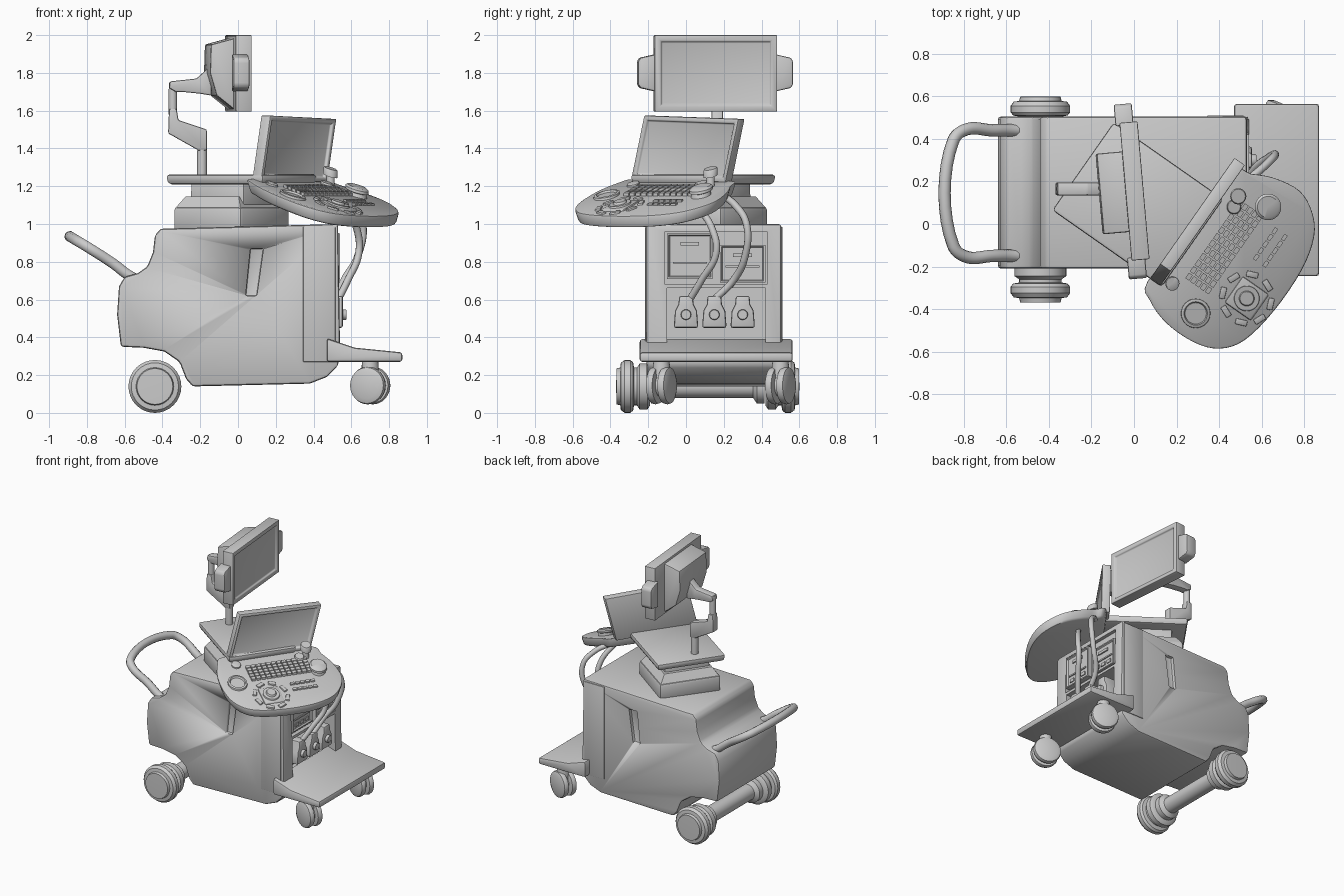
import bpy, bmesh, math
from mathutils import Matrix, Vector

if "Cube" in bpy.data.objects:
    bpy.data.objects.remove(bpy.data.objects["Cube"])

grey = bpy.data.materials.new("light_grey")
grey.use_nodes = True
grey.diffuse_color = (0.6, 0.6, 0.6, 1)
grey.node_tree.nodes["Principled BSDF"].inputs["Base Color"].default_value = (0.6, 0.6, 0.6, 1)

T = lambda x, y, z: Matrix.Translation((x, y, z))
R = lambda deg, axis: Matrix.Rotation(math.radians(deg), 4, axis)
I = Matrix.Identity(4)
MID = 0.15                      # centre line of the cart in y


def activate(ob):
    bpy.ops.object.select_all(action='DESELECT')
    ob.select_set(True)
    bpy.context.view_layer.objects.active = ob


def apply_mod(ob, kind, **settings):
    activate(ob)
    mod = ob.modifiers.new(kind.lower(), kind)
    for key, value in settings.items():
        setattr(mod, key, value)
    bpy.ops.object.modifier_apply(modifier=mod.name)


def finish(name, bm, M=I, bevel=0.0, seg=2):
    bm.transform(M)
    bmesh.ops.recalc_face_normals(bm, faces=bm.faces[:])
    me = bpy.data.meshes.new(name)
    bm.to_mesh(me)
    bm.free()
    ob = bpy.data.objects.new(name, me)
    bpy.context.collection.objects.link(ob)
    me.materials.append(grey)
    if bevel:
        apply_mod(ob, 'BEVEL', width=bevel, segments=seg, limit_method='ANGLE')
    activate(ob)
    bpy.ops.object.shade_smooth_by_angle(angle=math.radians(35))
    return ob


def prism(name, pts, plane, d0, d1, M=I, bevel=0.0, taper=1.0):
    """Extrude a 2D outline from d0 to d1; taper scales the d0 end."""
    put = {'XZ': lambda a, b, d: (a, d, b), 'XY': lambda a, b, d: (a, b, d),
           'YZ': lambda a, b, d: (d, a, b)}[plane]
    n = len(pts)
    ca, cb = sum(p[0] for p in pts) / n, sum(p[1] for p in pts) / n
    bm = bmesh.new()
    low = [bm.verts.new(put(ca + (a - ca) * taper, cb + (b - cb) * taper, d0)) for a, b in pts]
    top = [bm.verts.new(put(a, b, d1)) for a, b in pts]
    bm.faces.new(low)
    bm.faces.new(top)
    for i in range(n):
        j = (i + 1) % n
        bm.faces.new((low[i], low[j], top[j], top[i]))
    return finish(name, bm, M, bevel)


def box(name, lo, hi, M=I, bevel=0.0, inset=0.0, depth=0.012):
    """Box, optionally with its +x face inset and sunk."""
    bm = bmesh.new()
    bmesh.ops.create_cube(bm, size=1)
    lo, hi = Vector(lo), Vector(hi)
    bm.transform(Matrix.Translation((lo + hi) / 2) @ Matrix.Diagonal((*(hi - lo), 1)))
    if inset:
        face = [f for f in bm.faces if f.normal.x > 0.9]
        bmesh.ops.inset_region(bm, faces=face, thickness=inset)
        bmesh.ops.inset_region(bm, faces=face, thickness=0.008, depth=-depth)
    return finish(name, bm, M, bevel)


def lathe(name, profile, M=I, n=32):
    bm = bmesh.new()
    vs = [bm.verts.new((r, 0, h)) for r, h in profile]
    es = [bm.edges.new(pair) for pair in zip(vs, vs[1:])]
    bmesh.ops.spin(bm, geom=vs + es, cent=(0, 0, 0), axis=(0, 0, 1), angle=math.tau, steps=n)
    bmesh.ops.remove_doubles(bm, verts=bm.verts[:], dist=1e-5)
    return finish(name, bm, M)


def disc(name, r, h, M, n=32):
    return lathe(name, [(0, -0.01), (r, -0.01), (r, h * 0.75), (r * 0.88, h), (0, h)], M, n)


def tube(name, pts, r):
    cu = bpy.data.curves.new(name, 'CURVE')
    cu.dimensions, cu.bevel_depth, cu.bevel_resolution = '3D', r, 3
    cu.resolution_u, cu.use_fill_caps = 8, True
    sp = cu.splines.new('BEZIER')
    sp.bezier_points.add(len(pts) - 1)
    for bp, p in zip(sp.bezier_points, pts):
        bp.co, bp.handle_left_type, bp.handle_right_type = p, 'AUTO', 'AUTO'
    ob = bpy.data.objects.new(name, cu)
    bpy.context.collection.objects.link(ob)
    activate(ob)
    bpy.ops.object.convert(target='MESH')
    ob = bpy.context.object
    ob.data.materials.clear()
    ob.data.materials.append(grey)
    bpy.ops.object.shade_smooth_by_angle(angle=math.radians(40))


def smooth_loop(pts, steps=4):
    """Closed Catmull-Rom loop through 2D points."""
    out, P, n = [], [Vector(p) for p in pts], len(pts)
    for i in range(n):
        a, b, c, d = (P[(i + k - 1) % n] for k in range(4))
        for s in range(steps):
            t = s / steps
            out.append(tuple(0.5 * (2 * b + (c - a) * t + (2 * a - 5 * b + 4 * c - d) * t * t
                                    + (3 * b - a - 3 * c + d) * t ** 3)))
    return out


# --- cart body, with bay recesses and side grips cut out
body = prism("cart_body", [(0.53, 1.0), (-0.41, 0.975), (-0.44, 0.94), (-0.45, 0.85), (-0.48, 0.775),
             (-0.53, 0.74), (-0.6, 0.72), (-0.63, 0.67), (-0.64, 0.52), (-0.62, 0.35), (-0.5, 0.345),
             (-0.39, 0.325), (-0.31, 0.27), (-0.275, 0.18), (-0.24, 0.14), (0.38, 0.155), (0.47, 0.19),
             (0.53, 0.25), (0.54, 0.35)], 'XZ', -0.21, 0.505, bevel=0.015)
cutters = [box("bay_cutter", (0.42, -0.1, 0.37), (0.7, 0.42, 0.66)),
           box("panel_cutter", (0.505, -0.11, 0.68), (0.7, 0.43, 0.96))]
grip = [(0.04, 0.62), (0.1, 0.62), (0.135, 0.87), (0.065, 0.87)]
for y in (-0.21, 0.505):
    cutters.append(prism("grip_cutter", grip, 'XZ', y - 0.025, y + 0.025, bevel=0.008))
for c in cutters:
    apply_mod(body, 'BOOLEAN', object=c, operation='DIFFERENCE', solver='EXACT')
    bpy.data.objects.remove(c)
for name, y in (("right", -0.212), ("left", 0.507)):
    box("front_trim_" + name, (0.345, y - 0.004, 0.27), (0.515, y + 0.004, 0.985), bevel=0.003)

# --- bay modules, probe plugs and cables
for name, y0, z0, z1 in (("right", -0.1, 0.71, 0.95), ("left", 0.18, 0.69, 0.89)):
    box("module_" + name, (0.45, y0, z0), (0.54, y0 + 0.24, z1), inset=0.012, depth=0.01)
    box("module_slot", (0.52, y0 + 0.07, z1 - 0.065), (0.54, y0 + 0.17, z1 - 0.045))
    box("module_ledge", (0.52, y0 + 0.03, z0 + 0.08), (0.538, y0 + 0.21, z0 + 0.09))
    for k in range(3):
        box("module_port", (0.52, y0 + 0.04 + k * 0.06, z0 + 0.03), (0.537, y0 + 0.08 + k * 0.06, z0 + 0.055))
for y in (0.0, 0.15, 0.3):
    prism("probe_plug", [(y - 0.065, 0.45), (y + 0.065, 0.45), (y + 0.058, 0.54), (y + 0.04, 0.575),
          (y + 0.036, 0.62), (y - 0.036, 0.62), (y - 0.04, 0.575), (y - 0.058, 0.54)],
          'YZ', 0.41, 0.555, bevel=0.012)
    disc("plug_latch", 0.028, 0.02, T(0.555, y, 0.52) @ R(90, 'Y'), 16)
tube("cable_right", [(0.53, 0.02, 0.6), (0.58, 0.08, 0.7), (0.64, 0.16, 0.85), (0.63, 0.14, 0.97),
                     (0.56, 0.06, 1.1)], 0.019)
tube("cable_left", [(0.53, 0.15, 0.6), (0.56, 0.25, 0.7), (0.63, 0.31, 0.82), (0.66, 0.32, 1.0),
                    (0.6, 0.26, 1.1), (0.5, 0.18, 1.16)], 0.019)

# --- front foot platform
prism("foot_platform", [(0.47, 0.27), (0.87, 0.27), (0.87, 0.32), (0.62, 0.345), (0.47, 0.395)],
      'XZ', -0.245, 0.565, bevel=0.014)

# --- push handle
side = [(-0.5, 0.69), (-0.58, 0.73), (-0.66, 0.79), (-0.8, 0.88)]
half = [(x, -0.15, z) for x, z in side] + [(-0.85, -0.1, 0.91)]
tube("push_handle", half + [(x, 0.29 - y, z) for x, y, z in reversed(half)], 0.029)

# --- rear wheels on an axle, front twin casters
wheel = [(0, 0), (0.1, 0), (0.122, 0.015), (0.122, 0.055), (0.1, 0.07), (0.1, 0.085), (0.128, 0.09),
         (0.14, 0.105), (0.14, 0.135), (0.125, 0.155), (0.1, 0.158), (0.095, 0.178), (0, 0.18)]
caster = [(0, -0.06), (0.07, -0.06), (0.095, -0.05), (0.1, -0.035), (0.095, -0.015), (0.06, -0.01)]
caster = caster + [(r, -h) for r, h in reversed(caster)]
lathe("rear_axle", [(0, -0.3), (0.09, -0.3), (0.09, -0.26), (0.06, -0.24), (0.06, 0.24),
                    (0.09, 0.26), (0.09, 0.3), (0, 0.3)], T(-0.44, 0.115, 0.14) @ R(90, 'X'))
for name, y, turn in (("right", -0.19, 90), ("left", 0.42, -90)):
    lathe("rear_wheel_" + name, wheel, T(-0.44, y, 0.14) @ R(turn, 'X'))
for name, y in (("right", -0.13), ("left", 0.5)):
    lathe("caster_" + name, caster, T(0.7, y, 0.145) @ R(-22, 'Z') @ R(90, 'X'))
    disc("caster_stem_" + name, 0.045, 0.15, T(0.7, y, 0.14), 20)

# --- swivelled pedestal and top slab
S = R(-35, 'Z')
rect = lambda a, b, c, d: [(a, c), (b, c), (b, d), (a, d)]
prism("pedestal_base", rect(-0.32, 0.12, -0.145, 0.31), 'XY', 0.96, 1.09, S, 0.02)
prism("pedestal_neck", rect(-0.25, 0.1, -0.09, 0.25), 'XY', 1.22, 1.08, S, 0.01, 0.97)
prism("pedestal_shoulder", rect(-0.31, 0.11, -0.135, 0.3), 'XY', 1.145, 1.085, S, 0, 0.82)
prism("top_slab", rect(-0.355, 0.28, -0.17, 0.34), 'XY', 1.21, 1.262, S, 0.018, 0.97)

# --- sloping control board; B lays plan coordinates on its tilted surface
B = I.copy()
B[2][0], B[2][1], B[2][3] = -0.283, 0.199, 1.313
outline = smooth_loop([(0.06, -0.27), (0.07, -0.36), (0.15, -0.47), (0.28, -0.56), (0.4, -0.59),
                       (0.52, -0.55), (0.66, -0.41), (0.79, -0.22), (0.85, -0.06), (0.84, 0.06),
                       (0.78, 0.16), (0.66, 0.22), (0.55, 0.24), (0.46, 0.25), (0.26, -0.01)])
prism("control_board", outline, 'XY', -0.07, 0.0, B, 0.014, 0.95)
at = lambda x, y: B @ T(x, y, 0) @ S
for row in range(5):
    for col in range(12):
        x, y = -0.056 + row * 0.028, -0.215 + col * 0.038
        box("key", (x, y, -0.005), (x + 0.022, y + 0.031, 0.016), at(0.41, -0.11))
for row in range(2):
    for col in range(5):
        x, y = row * 0.055, -0.09 + col * 0.038
        box("function_button", (x, y, -0.005), (x + 0.018, y + 0.03, 0.01), at(0.61, -0.09))
box("trackball_plate", (-0.075, -0.075, -0.01), (0.075, 0.075, 0.01), at(0.53, -0.35), 0.009)
lathe("trackball_ring", [(0.035, 0), (0.035, 0.018), (0.058, 0.018), (0.062, 0)], at(0.53, -0.35))
disc("trackball", 0.036, 0.03, at(0.53, -0.35))
for k in range(8):
    box("round_button", (-0.014, -0.028, -0.005), (0.014, 0.028, 0.01),
        at(0.53, -0.35) @ R(k * 45 + 22, 'Z') @ T(0.115, 0, 0), 0.004)
lathe("left_dial", [(0, 0.004), (0.05, 0.004), (0.055, 0.015), (0.068, 0.012), (0.07, -0.01)], at(0.29, -0.42))
disc("small_dial", 0.033, 0.012, at(0.18, -0.28), 20)
lathe("large_knob", [(0, -0.01), (0.055, -0.01), (0.05, 0.02), (0.062, 0.025), (0.062, 0.04),
                     (0.05, 0.05), (0, 0.05)], at(0.63, 0.08))
disc("probe_post", 0.022, 0.08, at(0.49, 0.13), 16)
disc("probe_cap", 0.038, 0.03, at(0.49, 0.13) @ T(0, 0, 0.065), 20)
disc("post_base", 0.034, 0.025, at(0.47, 0.08), 20)

# --- lower screen, leaning sideways
lean = I.copy()
lean[1][2], lean[2][1] = 0.25, -0.03
box("lower_screen", (-0.035, -0.305, -0.01), (0.025, 0.305, 0.325), T(0.28, -0.025, 1.24) @ S @ lean,
    0.005, inset=0.032, depth=0.016)

# --- upper monitor with side grips
U = T(0, 0.155, 1.8) @ R(5, 'Z')
box("monitor", (-0.04, -0.325, -0.205), (0.045, 0.325, 0.2), U, 0.006, inset=0.045, depth=0.014)
prism("monitor_back", [(-0.03, 0.185), (-0.16, 0.15), (-0.165, 0.0), (-0.13, -0.12), (-0.03, -0.2)],
      'XZ', -0.19, 0.19, U, 0.01)
for s in (-1, 1):
    prism("monitor_grip", [(s * 0.31, 0.1), (s * 0.4, 0.08), (s * 0.412, 0.06), (s * 0.412, -0.06),
          (s * 0.4, -0.08), (s * 0.31, -0.1)], 'YZ', -0.06, 0.025, U, 0.008)

# --- jointed monitor arm
prism("upper_arm", [(-0.14, 1.85), (-0.165, 1.82), (-0.22, 1.77), (-0.36, 1.755), (-0.365, 1.72),
      (-0.33, 1.7), (-0.3, 1.7), (-0.2, 1.69), (-0.14, 1.68)], 'XZ', 0.135, 0.195, bevel=0.008)
disc("elbow_post", 0.022, 0.16, T(-0.345, 0.165, 1.59), 20)
prism("lower_arm", [(-0.365, 1.61), (-0.325, 1.61), (-0.315, 1.55), (-0.165, 1.5), (-0.165, 1.39),
      (-0.21, 1.39), (-0.37, 1.48)], 'XZ', 0.135, 0.195, bevel=0.008)
disc("arm_post", 0.026, 0.18, T(-0.19, 0.165, 1.25), 20)
